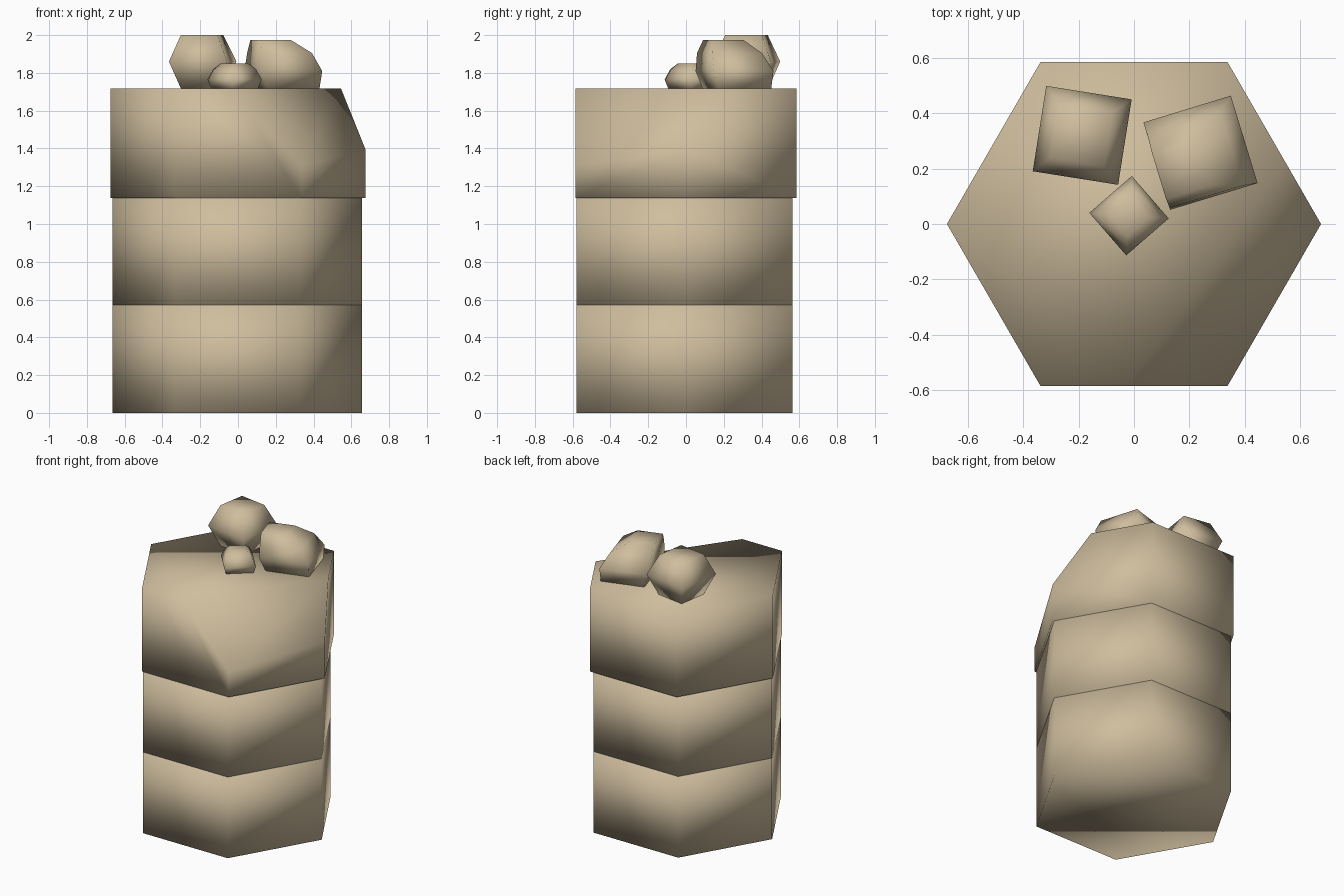
import bpy, bmesh, math
from mathutils import Vector

if "Cube" in bpy.data.objects:
    bpy.data.objects.remove(bpy.data.objects["Cube"])

stone = bpy.data.materials.new("sandstone")
stone.diffuse_color = (0.62, 0.51, 0.34, 1)
stone.use_nodes = True
stone.node_tree.nodes["Principled BSDF"].inputs["Base Color"].default_value = stone.diffuse_color


def finish(name, bm):
    bmesh.ops.recalc_face_normals(bm, faces=bm.faces)
    me = bpy.data.meshes.new(name)
    bm.to_mesh(me)
    bm.free()
    me.materials.append(stone)
    for p in me.polygons:
        p.use_smooth = True
    ob = bpy.data.objects.new(name, me)
    bpy.context.collection.objects.link(ob)
    return ob


def loft(sides, rings, angle=0):
    """Stack of regular polygons; each ring is (x, y, z, corner radius)."""
    bm = bmesh.new()
    loops = []
    for x, y, z, r in rings:
        loops.append([bm.verts.new((x + r * math.cos(angle + i * math.tau / sides),
                                    y + r * math.sin(angle + i * math.tau / sides), z))
                      for i in range(sides)])
    for a, b in zip(loops, loops[1:]):
        for i in range(sides):
            j = (i + 1) % sides
            bm.faces.new((a[i], a[j], b[j], b[i]))
    bm.faces.new(loops[0][::-1])
    bm.faces.new(loops[-1])
    return bm


# Two plain hexagonal column drums
for name, z0, z1 in (("lower_drum", 0, 0.57), ("middle_drum", 0.57, 1.14)):
    finish(name, loft(6, [(-0.004, -0.008, z0, 0.66), (-0.004, -0.008, z1, 0.66)]))

# Slightly wider top drum with its front right corner broken off by a slanted cut
top = loft(6, [(0, 0, 1.137, 0.675), (0, 0, 1.718, 0.675)])
a, b, d = Vector((0.3375, -0.585, 1.31)), Vector((0.675, 0, 1.395)), Vector((0.545, 0.225, 1.718))
normal = (b - a).cross(d - a).normalized()
if normal.x < 0:
    normal.negate()
cut = bmesh.ops.bisect_plane(top, geom=top.verts[:] + top.edges[:] + top.faces[:],
                             plane_co=a, plane_no=normal, clear_outer=True)
bmesh.ops.holes_fill(top, edges=[e for e in top.edges if e.is_boundary])
finish("broken_top_drum", top)

# Loose four-sided stones: rotation in degrees and rings of (x, y, z, side length)
stones = {
    "tall_stone": (-9, [(-0.187, 0.32, 1.715, 0.20), (-0.187, 0.32, 1.86, 0.312),
                        (-0.19, 0.32, 2.0, 0.197)]),
    "wide_stone": (17, [(0.25, 0.27, 1.715, 0.29), (0.24, 0.257, 1.81, 0.33),
                        (0.22, 0.23, 1.905, 0.275), (0.172, 0.197, 1.975, 0.17)]),
    "small_stone": (41, [(-0.018, 0.03, 1.715, 0.175), (-0.018, 0.03, 1.765, 0.203),
                         (-0.018, 0.03, 1.82, 0.16), (-0.018, 0.03, 1.85, 0.103)]),
}
for name, (turn, rings) in stones.items():
    rings = [(x, y, z, s / math.sqrt(2)) for x, y, z, s in rings]
    finish(name, loft(4, rings, math.radians(45 + turn)))
